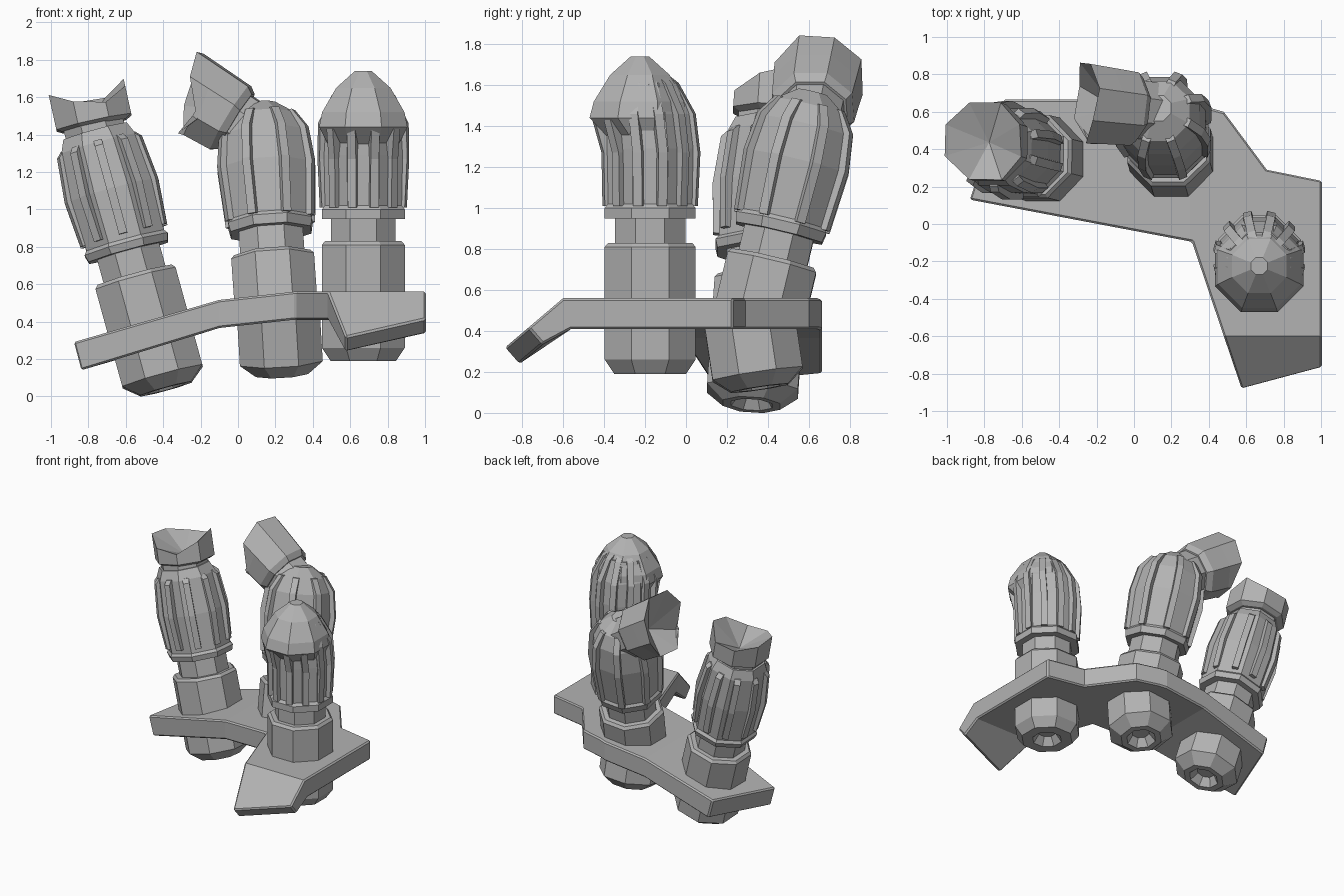
import bpy, bmesh, math
from mathutils import Matrix, Vector

if "Cube" in bpy.data.objects:
    bpy.data.objects.remove(bpy.data.objects["Cube"])

grey = bpy.data.materials.new("plain grey")
grey.use_nodes = True
grey.diffuse_color = (0.45, 0.45, 0.45, 1)
grey.node_tree.nodes["Principled BSDF"].inputs["Base Color"].default_value = (0.45, 0.45, 0.45, 1)

SIDES = 8


def finish(name, bm, matrix=Matrix()):
    bmesh.ops.recalc_face_normals(bm, faces=bm.faces)
    mesh = bpy.data.meshes.new(name)
    bm.to_mesh(mesh)
    bm.free()
    mesh.transform(matrix)
    mesh.materials.append(grey)
    obj = bpy.data.objects.new(name, mesh)
    bpy.context.collection.objects.link(obj)
    return obj


def frame(origin, axis, hint=(0, 1, 0)):
    """Matrix with local z along the axis and local y close to the hint."""
    z = Vector(axis).normalized()
    x = Vector(hint).cross(z).normalized()
    y = z.cross(x)
    return Matrix.Translation(origin) @ Matrix((x, y, z)).transposed().to_4x4()


def loft(name, rings, matrix, jag=None, cup=None):
    """Octagonal loft of (distance, flat radius, y shift); jag and cup shape an open end."""
    bm = bmesh.new()
    loops = []
    for i, (s, a, shift) in enumerate(rings):
        r = a / math.cos(math.pi / SIDES)
        loop = []
        for k in range(SIDES):
            t = (k + 0.5) * math.tau / SIDES
            lift = jag[k] if jag and i == len(rings) - 1 else 0
            loop.append(bm.verts.new((r * math.cos(t), r * math.sin(t) + shift, s + lift)))
        loops.append(loop)
    for low, high in zip(loops, loops[1:]):
        for k in range(SIDES):
            n = (k + 1) % SIDES
            bm.faces.new((low[k], low[n], high[n], high[k]))
    bm.faces.new(loops[0][::-1])
    if cup is None:
        bm.faces.new(loops[-1])
    else:
        centre = bm.verts.new((0, 0, cup))
        for k in range(SIDES):
            bm.faces.new((loops[-1][k], loops[-1][(k + 1) % SIDES], centre))
    return finish(name, bm, matrix)


def fins(name, path, matrix, count, short=None):
    """Raised bars round a barrel, each swept along (distance, radius, y shift)."""
    bm = bmesh.new()
    for i in range(count):
        t = (i + 0.5) * math.tau / count
        out = Vector((math.cos(t), math.sin(t), 0))
        side = Vector((-out.y, out.x, 0)) * 0.023
        points = short if short and out.y < -0.3 else path
        previous = None
        for s, r, shift in points:
            base = Vector((0, shift, s))
            ring = [bm.verts.new(base + out * q + side * w)
                    for q, w in ((r - 0.07, -1), (r, -1), (r, 1), (r - 0.07, 1))]
            if previous:
                for k in range(4):
                    n = (k + 1) % 4
                    bm.faces.new((previous[k], previous[n], ring[n], ring[k]))
            else:
                bm.faces.new(ring[::-1])
            previous = ring
        bm.faces.new(previous)
    return finish(name, bm, matrix)


def foot(name, matrix, top, tip):
    """Socket with a hollow chamfered underside."""
    loft(name, [(0.06, 0.06, 0), (0, 0.10, 0), (0, tip, 0), (0.07, 0.222, 0),
                (top - 0.02, 0.222, 0), (top, 0.205, 0)], matrix)


# Bracket: a flat outline cut along its folds, then bent
outline = [(-0.88, 0.13), (0.31, -0.095), (0.575, -0.885), (1.005, -0.77), (1.005, 0.23),
           (0.71, 0.29), (0.48, 0.60), (0.25, 0.665), (-0.70, 0.665)]
bm = bmesh.new()
face = bm.faces.new([bm.verts.new((x, y, 0)) for x, y in outline])
extruded = bmesh.ops.extrude_face_region(bm, geom=[face])["geom"]
for v in extruded:
    if isinstance(v, bmesh.types.BMVert):
        v.co.z = -0.15
for point, normal in (((-0.1, 0, 0), (1, 0, 0)), ((0.3, 0, 0), (1, 0, 0)), ((0, -0.6, 0), (0, 1, 0))):
    bmesh.ops.bisect_plane(bm, geom=bm.verts[:] + bm.edges[:] + bm.faces[:],
                           plane_co=point, plane_no=normal)
for v in bm.verts:
    x, y, under = v.co.x, v.co.y, v.co.z < -0.1
    top = 0.56
    if x < 0.3:
        top -= 0.11 * (0.3 - x)
    if x < -0.1:
        top -= 0.18 * (-0.1 - x)
    if y < -0.6:
        top += 0.85 * (y + 0.6)
    v.co.z += top
    if under and y < -0.65:
        v.co.y += 0.07
        v.co.z += 0.07
    elif under and y < -0.5:
        v.co.y += 0.04
    if under and x < -0.6:
        v.co.x += 0.04
bmesh.ops.triangulate(bm, faces=[f for f in bm.faces if len(f.verts) > 4])
bracket = finish("bracket", bm)
bevel = bracket.modifiers.new("edge", "BEVEL")
bevel.width = 0.03
bevel.segments = 1
bevel.angle_limit = math.radians(50)

# Right-hand post: upright with a forward-leaning hood
upright = frame((0.67, -0.175, 0.19), (0, 0, 1))
foot("hooded_post_socket", upright, 0.64, 0.175)
loft("hooded_post_neck", [(0.61, 0.172, 0), (0.79, 0.172, 0)], upright)
loft("hooded_post_barrel", [(0.76, 0.222, 0), (0.81, 0.222, 0), (0.83, 0.205, 0), (1.1, 0.21, 0),
                            (1.27, 0.20, -0.01), (1.42, 0.15, -0.02)], upright)
loft("hooded_post_hood", [(1.16, 0.19, -0.02), (1.25, 0.236, -0.06), (1.33, 0.22, -0.055),
                          (1.46, 0.145, -0.05), (1.55, 0.045, -0.05)], upright)
fins("hooded_post_fins", [(0.82, 0.235, 0), (1.08, 0.248, 0), (1.27, 0.245, -0.02),
                          (1.42, 0.17, -0.03), (1.45, 0.13, -0.03)], upright, 12,
     short=[(0.82, 0.235, 0), (1.08, 0.24, 0), (1.24, 0.255, -0.03)])

# Middle post: foot kinks under the bracket, the rest leans back to an angled outlet
foot("elbow_post_foot", frame((0.235, 0.36, 0.12), (-0.06, -0.15, 1)), 0.35, 0.14)
leaning = frame((0.23, 0.27, 0.11), (-0.07, 0.24, 1))
loft("elbow_post_socket", [(0.36, 0.222, 0), (0.64, 0.222, 0), (0.66, 0.205, 0)], leaning)
loft("elbow_post_neck", [(0.63, 0.172, 0), (0.82, 0.172, 0)], leaning)
loft("elbow_post_barrel", [(0.79, 0.215, 0), (0.84, 0.225, 0), (0.86, 0.212, 0), (1.15, 0.23, 0),
                           (1.33, 0.212, 0), (1.43, 0.165, 0), (1.5, 0.07, 0)], leaning)
fins("elbow_post_fins", [(0.85, 0.25, 0), (1.15, 0.275, 0), (1.34, 0.25, 0), (1.44, 0.18, 0)], leaning, 8)
elbow = frame((-0.04, 0.62, 1.49), (-0.85, 0.10, 0.52), (0, 0, 1))
loft("elbow_neck", [(-0.28, 0.15, 0), (0.04, 0.16, 0)], elbow)
loft("elbow_outlet", [(-0.04, 0.17, 0), (0.0, 0.197, 0), (0.16, 0.205, 0), (0.24, 0.212, 0)], elbow,
     jag=[0.04, 0.09, 0.07, 0.07, 0.03, -0.06, -0.05, -0.11], cup=0.08)

# Left-hand post: leans sideways and ends in a jagged cup
tilted = frame((-0.385, 0.32, 0.04), (-0.275, 0.07, 1))
foot("cupped_post_socket", tilted, 0.63, 0.14)
loft("cupped_post_neck", [(0.60, 0.172, 0), (0.79, 0.172, 0)], tilted)
loft("cupped_post_barrel", [(0.76, 0.218, 0), (0.80, 0.23, 0), (0.82, 0.215, 0), (1.1, 0.225, 0),
                            (1.36, 0.205, 0), (1.43, 0.175, 0)], tilted)
fins("cupped_post_fins", [(0.85, 0.245, 0), (1.1, 0.265, 0), (1.34, 0.24, 0), (1.37, 0.21, 0)], tilted, 10)
loft("cupped_post_upper_neck", [(1.40, 0.162, 0), (1.50, 0.162, 0)], tilted)
loft("cupped_post_cup", [(-0.02, 0.17, 0), (0.0, 0.205, 0), (0.11, 0.205, 0)],
     frame((-0.77, 0.435, 1.465), (-0.22, 0.07, 1)),
     jag=[0.09, 0.02, 0.03, 0.07, 0.08, 0.01, -0.03, 0.04], cup=0.02)
